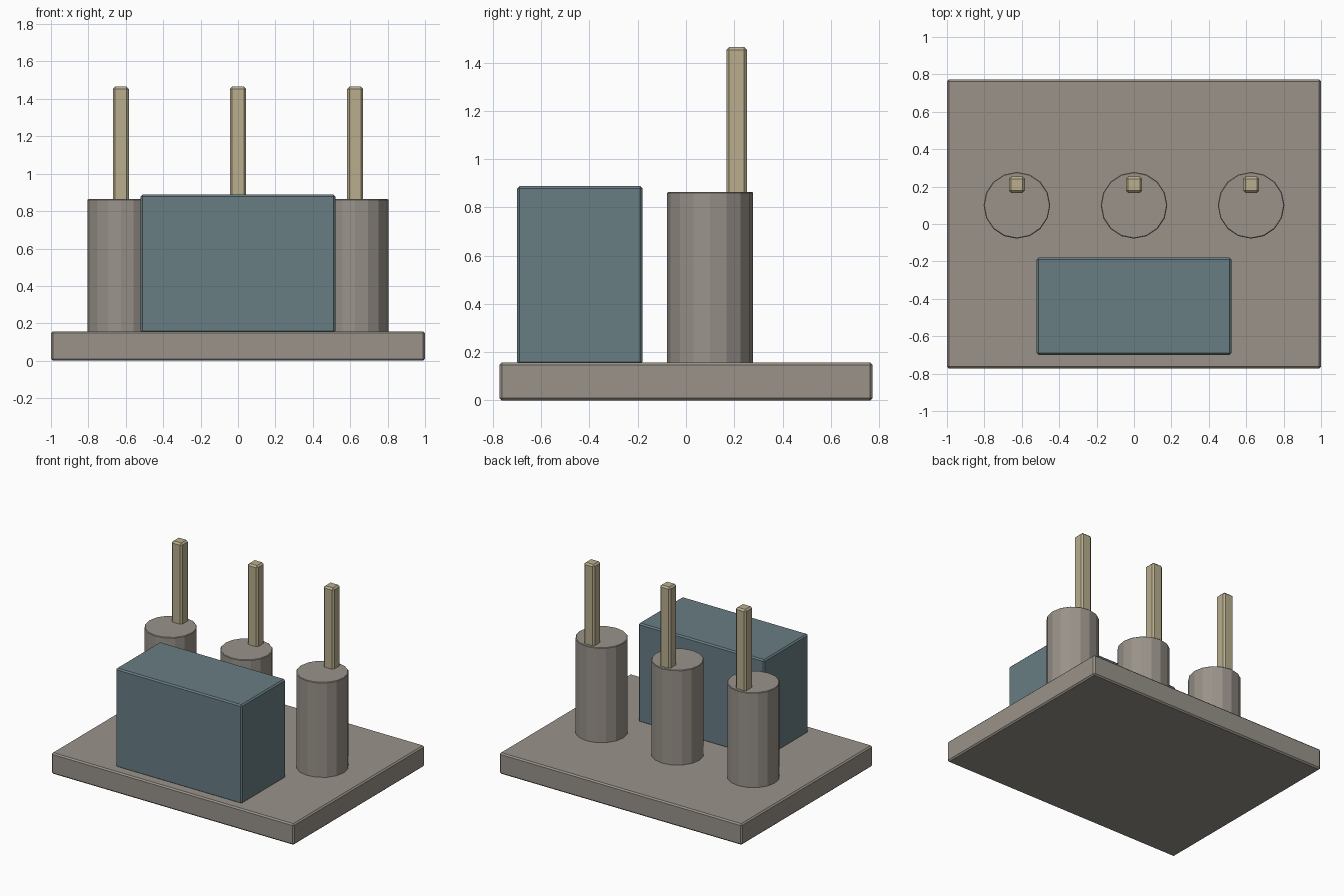
import bpy
import bmesh
from mathutils import Matrix, Vector

if "Cube" in bpy.data.objects:
    bpy.data.objects.remove(bpy.data.objects["Cube"])


def material(name, rgb):
    mat = bpy.data.materials.new(name)
    mat.diffuse_color = (*rgb, 1)
    mat.use_nodes = True
    mat.node_tree.nodes["Principled BSDF"].inputs["Base Color"].default_value = mat.diffuse_color
    return mat


stone = material("warm grey", (0.32, 0.29, 0.255))
blue = material("slate blue", (0.14, 0.205, 0.23))
brass = material("pale brass", (0.48, 0.42, 0.27))


def finish(bm, name, mat, bevel):
    mesh = bpy.data.meshes.new(name)
    bm.to_mesh(mesh)
    bm.free()
    mesh.materials.append(mat)
    obj = bpy.data.objects.new(name, mesh)
    bpy.context.collection.objects.link(obj)
    mod = obj.modifiers.new("edge bevel", 'BEVEL')
    mod.width = bevel
    mod.segments = 1
    mod.limit_method = 'ANGLE'
    mod.angle_limit = 0.9
    return obj


def box(name, low, high, mat, bevel):
    low, high = Vector(low), Vector(high)
    bm = bmesh.new()
    bmesh.ops.create_cube(bm, size=1, matrix=Matrix.Translation((low + high) / 2)
                          @ Matrix.Diagonal((*(high - low), 1)))
    return finish(bm, name, mat, bevel)


def post(name, x, y, radius, bottom, top, mat, bevel):
    bm = bmesh.new()
    bmesh.ops.create_cone(bm, cap_ends=True, segments=16, radius1=radius, radius2=radius,
                          depth=top - bottom,
                          matrix=Matrix.Translation((x, y, (bottom + top) / 2)))
    return finish(bm, name, mat, bevel)


# Base slab and the block along its front
box("base_slab", (-1, -0.773, 0), (1, 0.773, 0.157), stone, 0.01)
box("front_block", (-0.52, -0.70, 0.15), (0.52, -0.18, 0.888), blue, 0.01)

# Three round posts, each with a square pin near the rear of its top
for label, x in (("left", -0.626), ("middle", 0), ("right", 0.626)):
    post(label + "_post", x, 0.1, 0.178, 0.15, 0.864, stone, 0.004)
    box(label + "_pin", (x - 0.043, 0.167, 0.85), (x + 0.043, 0.253, 1.465), brass, 0.012)
